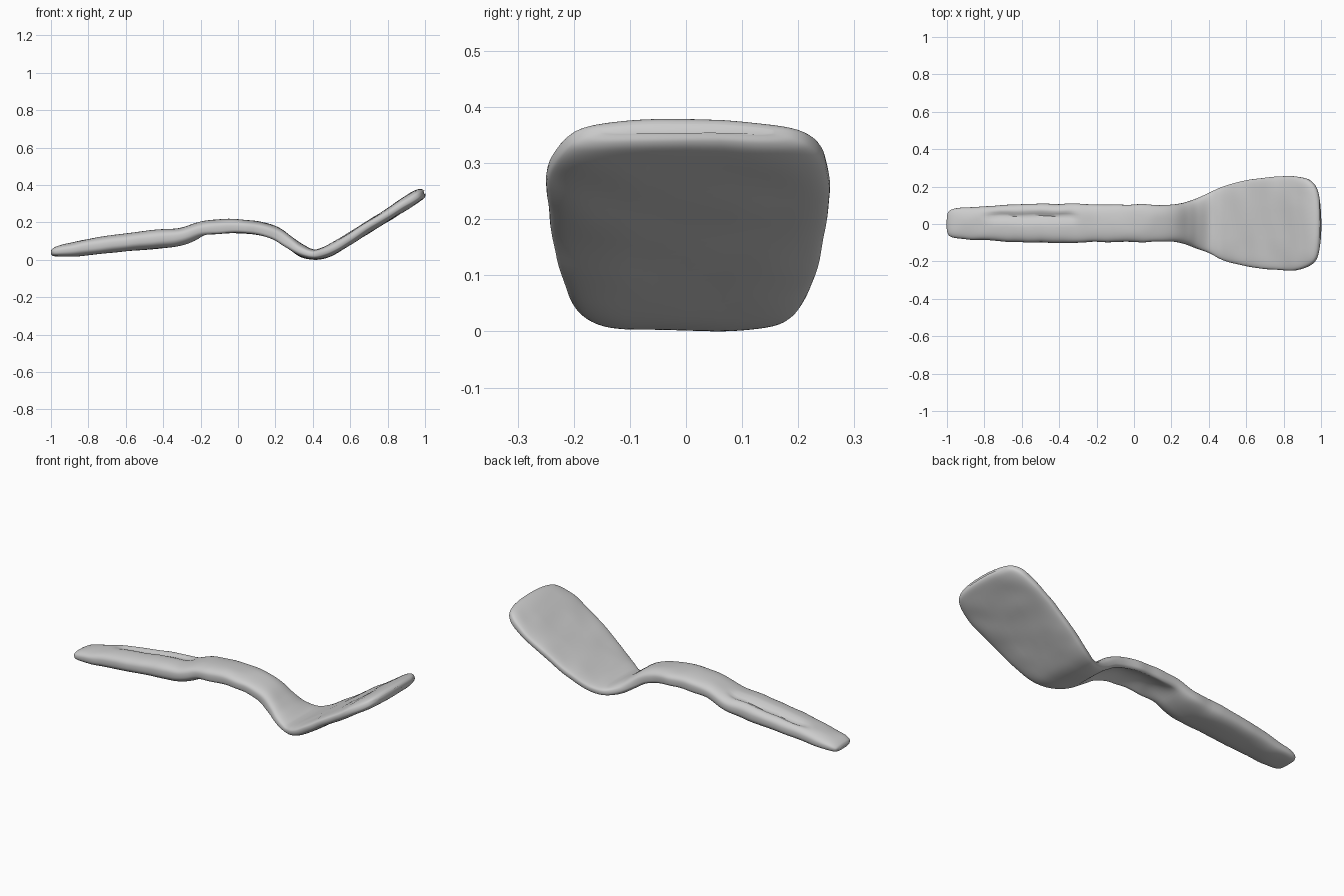
import bpy, bmesh, math
from mathutils import Vector, noise

cube = bpy.data.objects.get("Cube")
if cube:
    bpy.data.objects.remove(cube, do_unlink=True)

mat = bpy.data.materials.new("plain grey")
mat.use_nodes = True
GREY = (0.6, 0.6, 0.6, 1)
mat.diffuse_color = GREY
mat.node_tree.nodes["Principled BSDF"].inputs["Base Color"].default_value = GREY

# Stations along the spatula: x, centre height, half width, half thickness
STATIONS = [
    (-1, .040, .040, .008), (-.988, .042, .066, .020), (-.95, .050, .080, .030),
    (-.88, .060, .086, .038), (-.8, .073, .090, .043), (-.6, .098, .102, .048),
    (-.4, .118, .105, .052), (-.3, .130, .104, .047), (-.2, .165, .100, .043),
    (-.1, .178, .100, .043), (0, .180, .100, .041), (.1, .170, .099, .040),
    (.2, .143, .099, .040), (.27, .095, .110, .038), (.33, .056, .132, .035),
    (.4, .033, .160, .028), (.46, .043, .190, .030), (.52, .071, .210, .032),
    (.6, .122, .230, .033), (.7, .185, .244, .033), (.8, .247, .252, .033),
    (.88, .297, .250, .034), (.94, .334, .239, .034), (.975, .354, .218, .030),
    (.992, .363, .190, .021), (.999, .366, .150, .008),
]
STEPS, SIDES = 6, 48


def catmull(a, b, c, d, t):
    return tuple(q + .5 * t * (r - p + t * (2*p - 5*q + 4*r - s + t * (3*(q - r) + s - p)))
                 for p, q, r, s in zip(a, b, c, d))


def bump(v, lo, hi, fade):
    """1 between lo and hi, fading smoothly to 0 outside."""
    k = max(0, min(1, (v - lo) / fade + 1, (hi - v) / fade + 1))
    return k * k * (3 - 2 * k)


def spow(v, e):
    return math.copysign(abs(v) ** e, v)


# Resample the stations smoothly
pad = [STATIONS[0]] + STATIONS + [STATIONS[-1]]
rows = [catmull(*pad[i:i + 4], s / STEPS)
        for i in range(len(STATIONS) - 1) for s in range(STEPS)] + [STATIONS[-1]]

# Loft cross-sections square to the centre line
bm = bmesh.new()
rings = []
for i, (x, z, w, t) in enumerate(rows):
    a, b = rows[max(i - 2, 0)], rows[min(i + 2, len(rows) - 1)]
    tangent = Vector((b[0] - a[0], 0, b[1] - a[1])).normalized()
    normal = Vector((-tangent.z, 0, tangent.x))
    blade = bump(x, .42, 1, .12)
    groove = bump(x, -.72, -.36, .1)
    hollow = bump(x, -.1, .22, .15)
    tip = bump(x, 1, 2, .25)
    ring = []
    for j in range(SIDES):
        ang = math.tau * j / SIDES
        e = .75 - .15 * blade
        u, side = spow(math.cos(ang), e), math.sin(ang)
        y = w * u + .004
        if side > 0:
            # finger groove on the handle, shallow dish on the blade
            h = t * spow(side, e)
            h -= .018 * groove * math.exp(-((y - .04) / .02) ** 2)
            h -= .006 * max(0, 1 - u ** 4) * bump(x, .65, .75, .2)
        else:
            # channel under the neck, between two thick edges
            h = t * spow(side, e - .3 * hollow)
            h += .035 * hollow * max(0, 1 - (u / .85) ** 2)
        # bowed front edge of the blade
        p = Vector((x, y, z)) + normal * h - tangent * (.022 * tip * (y / .2) ** 2)
        # hand-moulded lumpiness
        p += normal * .004 * noise.noise(p * 9)
        p.y += .005 * noise.noise(Vector((x * 11, u, 4)))
        ring.append(bm.verts.new(p))
    rings.append(ring)

for r0, r1 in zip(rings, rings[1:]):
    for j in range(SIDES):
        k = (j + 1) % SIDES
        bm.faces.new((r0[j], r0[k], r1[k], r1[j]))
bm.faces.new(rings[0])
bm.faces.new(rings[-1])
bmesh.ops.recalc_face_normals(bm, faces=bm.faces)

# Rest the lowest point on the ground
low = min(v.co.z for v in bm.verts)
bmesh.ops.translate(bm, verts=bm.verts, vec=(0, 0, -low))

mesh = bpy.data.meshes.new("spatula")
bm.to_mesh(mesh)
bm.free()
mesh.materials.append(mat)
spatula = bpy.data.objects.new("spatula", mesh)
bpy.context.collection.objects.link(spatula)
bpy.context.view_layer.objects.active = spatula
spatula.select_set(True)
bpy.ops.object.shade_smooth_by_angle(angle=math.radians(50))
